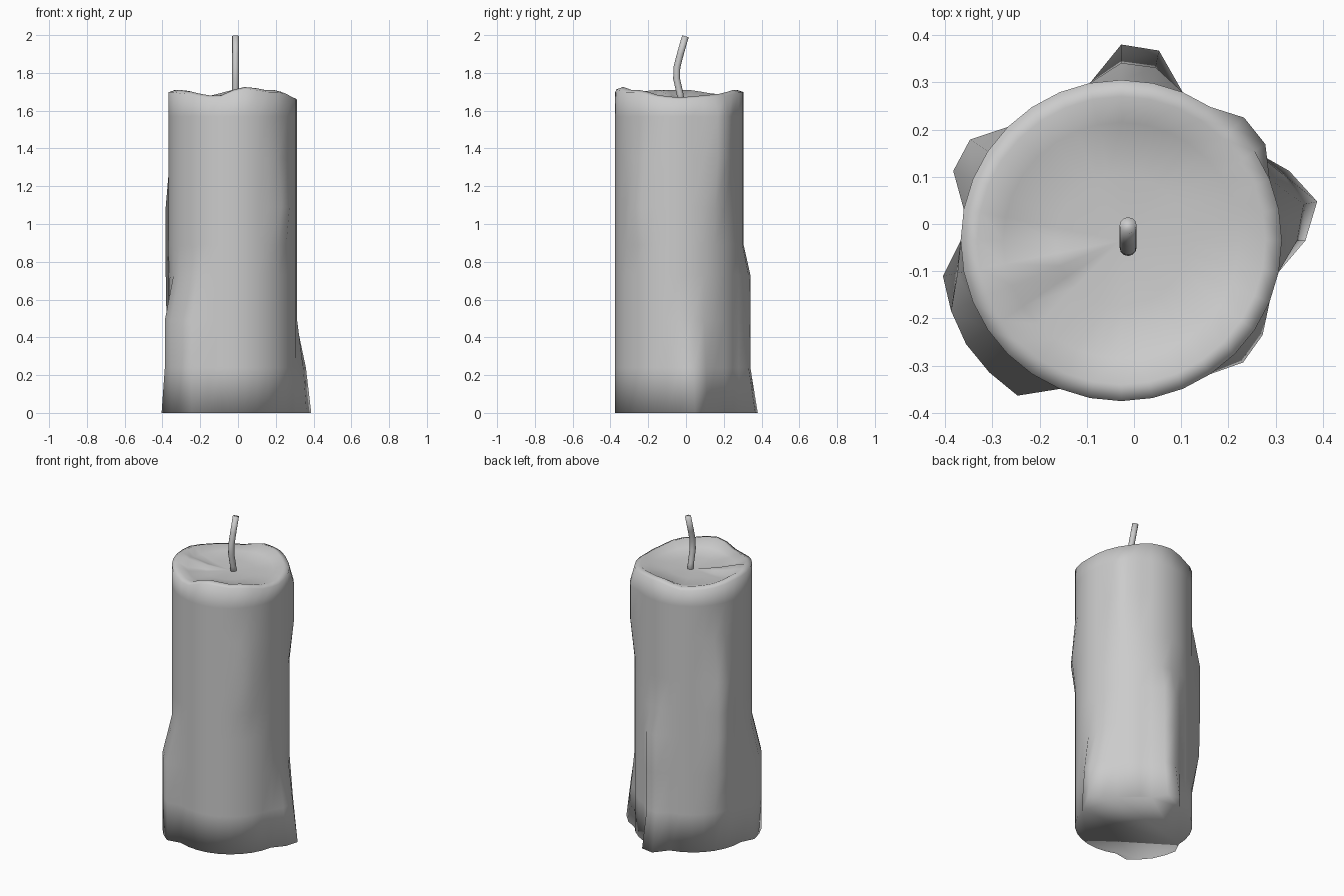
import bpy, bmesh, math

if "Cube" in bpy.data.objects:
    bpy.data.objects.remove(bpy.data.objects["Cube"])

N, R, CX, CY = 32, 0.34, -0.027, -0.035
STEP = 360 / N
LEVELS = [0, 0.24, 0.49, 0.73, 0.89, 1.09, 1.35, 1.57]

# wax drips: (radial bulge per segment index, strength at each level)
DRIPS = [
    ({0: .05, 1: .083, 2: .045}, [1, .65, 0, 0, 0, 0, 0, 0]),                             # right
    ({7: .07, 8: .075}, [1, .48, .48, .48, 0, 0, 0, 0]),                                  # back
    ({18: .05, 19: .055, 20: .055, 21: .055}, [1, 1, 1, 0, 0, 0, 0, 0]),                  # front left
    ({17: .045}, [1, .35, .3, 0, 0, 0, 0, 0]),                                            # left foot
    ({13: .045, 14: .045}, [0, 0, .9, 1, 1, 1, 0, 0]),                                    # back left
    ({3: .027, 4: .028}, [0, 0, 0, 0, 0, 0, 1, 1]),                                       # back right
    ({28: .025, 29: .02}, [0, 0, 0, 0, 0, 1, 0, 0]),                                      # front right
]

# rim height keys: (angle, z)
RIM = [(0, 1.67), (45, 1.69), (68, 1.71), (90, 1.71), (112, 1.68), (145, 1.69), (170, 1.71),
       (202, 1.71), (225, 1.70), (245, 1.68), (258, 1.68), (270, 1.71), (285, 1.73),
       (300, 1.71), (320, 1.71), (340, 1.68), (360, 1.67)]


def rim_z(a):
    for (a0, z0), (a1, z1) in zip(RIM, RIM[1:]):
        if a0 <= a <= a1:
            return z0 + (z1 - z0) * (a - a0) / (a1 - a0)


def bulge(k, level):
    return sum(b.get(k, 0) * s[level] for b, s in DRIPS)


def finish(name, bm):
    bmesh.ops.recalc_face_normals(bm, faces=bm.faces)
    for f in bm.faces:
        f.smooth = True
    me = bpy.data.meshes.new(name)
    bm.to_mesh(me)
    bm.free()
    ob = bpy.data.objects.new(name, me)
    bpy.context.collection.objects.link(ob)
    return ob


# candle body with drips, uneven rim and dished top
bm = bmesh.new()


def ring(radius, height):
    out = []
    for k in range(N):
        a = math.radians(k * STEP)
        r = radius(k)
        out.append(bm.verts.new((CX + r * math.cos(a), CY + r * math.sin(a), height(k))))
    return out


rings = [ring(lambda k: R + bulge(k, i), lambda k: z) for i, z in enumerate(LEVELS)]
fold = {17: .02, 18: .03}
rings.append(ring(lambda k: R, lambda k: rim_z(k * STEP) - .012))
rings.append(ring(lambda k: R - .035, lambda k: rim_z(k * STEP)))
rings.append(ring(lambda k: .25, lambda k: 1.668 + .3 * (rim_z(k * STEP) - 1.69) + fold.get(k, 0)))
rings.append(ring(lambda k: .14, lambda k: 1.66 + .5 * fold.get(k, 0)))
for lo, hi in zip(rings, rings[1:]):
    for k in range(N):
        j = (k + 1) % N
        bm.faces.new((lo[k], lo[j], hi[j], hi[k]))
bm.faces.new(rings[0][::-1])
centre = bm.verts.new((CX, CY, 1.655))
for k in range(N):
    bm.faces.new((rings[-1][k], rings[-1][(k + 1) % N], centre))
finish("candle_body", bm)

# bent wick swept along a path in the yz plane
path = [(-.022, 1.62), (-.032, 1.69), (-.05, 1.77), (-.048, 1.83), (-.03, 1.9), (-.003, 1.994)]
WR, S = 0.018, 12
bm = bmesh.new()
loops = []
for i, (y, z) in enumerate(path):
    p, q = path[max(i - 1, 0)], path[min(i + 1, len(path) - 1)]
    t = math.atan2(q[0] - p[0], q[1] - p[1])
    loop = []
    for k in range(S):
        a = 2 * math.pi * k / S
        u, v = WR * math.cos(a), WR * math.sin(a)
        loop.append(bm.verts.new((-.0125 + u, y + v * math.cos(t), z - v * math.sin(t))))
    loops.append(loop)
for lo, hi in zip(loops, loops[1:]):
    for k in range(S):
        j = (k + 1) % S
        bm.faces.new((lo[k], lo[j], hi[j], hi[k]))
bm.faces.new(loops[0][::-1])
bm.faces.new(loops[-1])
finish("wick", bm)
